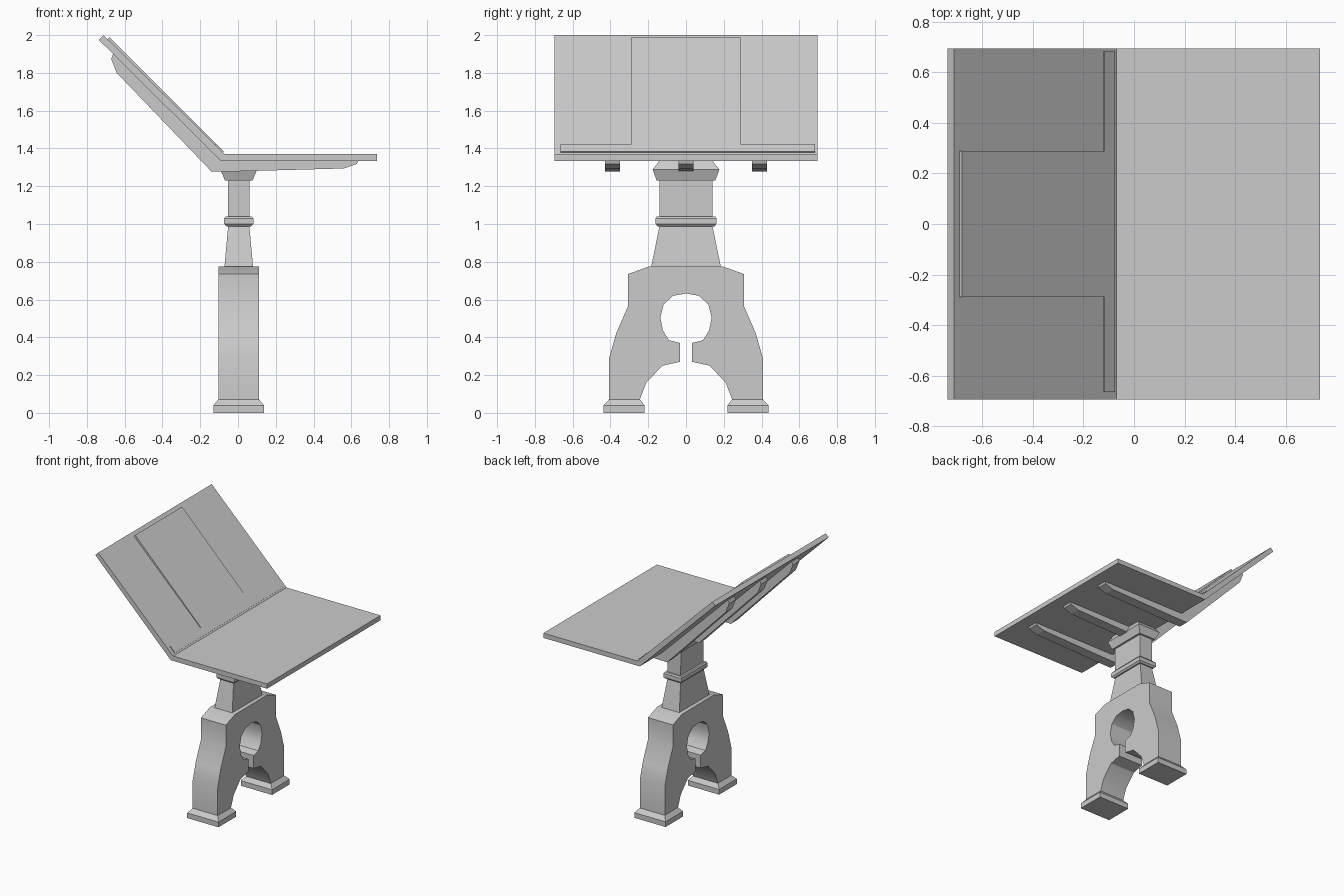
import bpy, bmesh, math

if "Cube" in bpy.data.objects:
    bpy.data.objects.remove(bpy.data.objects["Cube"])

CX = 0.004  # pedestal sits slightly off the table centre


def finish(name, bm, smooth=False):
    bmesh.ops.recalc_face_normals(bm, faces=bm.faces)
    me = bpy.data.meshes.new(name)
    bm.to_mesh(me)
    bm.free()
    ob = bpy.data.objects.new(name, me)
    bpy.context.collection.objects.link(ob)
    if smooth:
        bpy.ops.object.select_all(action='DESELECT')
        ob.select_set(True)
        bpy.context.view_layer.objects.active = ob
        bpy.ops.object.shade_smooth_by_angle(angle=math.radians(32))
    return ob


def prism(name, pts, place, lo, hi, smooth=False):
    """Extrude a 2D outline between lo and hi; place maps (a, b, depth) to xyz."""
    bm = bmesh.new()
    rings = [[bm.verts.new(place(a, b, d)) for a, b in pts] for d in (lo, hi)]
    bm.faces.new(rings[0])
    bm.faces.new(rings[1])
    n = len(pts)
    for i in range(n):
        j = (i + 1) % n
        bm.faces.new((rings[0][i], rings[0][j], rings[1][j], rings[1][i]))
    return finish(name, bm, smooth)


def loft(name, sections):
    """Stack rectangles given as (z, half_x, y_min, y_max)."""
    bm = bmesh.new()
    rings = [[bm.verts.new((CX + s * hx, y, z))
              for s, y in ((-1, y0), (1, y0), (1, y1), (-1, y1))]
             for z, hx, y0, y1 in sections]
    bm.faces.new(rings[0])
    bm.faces.new(rings[-1])
    for r, q in zip(rings, rings[1:]):
        for i in range(4):
            j = (i + 1) % 4
            bm.faces.new((r[i], r[j], q[j], q[i]))
    return finish(name, bm)


def side(a, b, d):      # outline in x-z, extruded along y
    return (a, d, b)


def front(a, b, d):     # outline in y-z, extruded along x
    return (d, a, b)


# Arched leg frame with keyhole opening
outer = [(0.196, 0.775), (0.307, 0.735), (0.307, 0.565), (0.37, 0.42),
         (0.407, 0.29), (0.407, 0.07)]
inner = [(0.245, 0.07), (0.21, 0.16), (0.125, 0.25), (0.033, 0.27),
         (0.033, 0.37), (0.09, 0.385), (0.122, 0.435), (0.136, 0.505),
         (0.118, 0.575), (0.068, 0.62)]
half = outer + inner
apex = [(0.0, 0.632)]
outline = half + apex + [(-y, z) for y, z in reversed(half)]
prism("leg_frame", outline, front, CX - 0.107, CX + 0.107, True)

# Flared feet
for tag, s in (("left", -1), ("right", 1)):
    loft("foot_" + tag, [(z, hx, min(s * a, s * b), max(s * a, s * b))
                         for z, hx, a, b in ((0, 0.134, 0.22, 0.436),
                                             (0.04, 0.134, 0.22, 0.436),
                                             (0.072, 0.107, 0.245, 0.407))])

# Column, collar and capital
for name, secs in (
    ("column", ((0.77, 0.076, 0.185), (0.99, 0.056, 0.14), (1.24, 0.058, 0.14))),
    ("collar", ((0.988, 0.066, 0.15), (1.0, 0.077, 0.161),
                (1.03, 0.077, 0.161), (1.04, 0.07, 0.154))),
    ("capital", ((1.23, 0.073, 0.155), (1.288, 0.097, 0.177), (1.335, 0.075, 0.14))),
):
    loft(name, [(z, hx, -hy, hy) for z, hx, hy in secs])

# Bent desk board: flat top plus 45 degree back
board = [(0.736, 1.333), (0.736, 1.37), (-0.07, 1.37), (-0.712, 2.0),
         (-0.737, 1.975), (-0.09, 1.333)]
prism("desk_board", board, side, -0.695, 0.695)

# Three support ribs under the board
rib = [(0.635, 1.335), (0.63, 1.318), (0.56, 1.294), (0.0, 1.279),
       (-0.14, 1.277), (-0.642, 1.80), (-0.672, 1.875), (-0.66, 1.9),
       (-0.088, 1.336)]
for i, y in enumerate((-0.39, 0, 0.39)):
    prism("support_rib_%d" % (i + 1), rib, side, y - 0.04, y + 0.04)

# Slanted page panel with wide ledge along its foot (one T-shaped sheet)
tee = [(-0.665, 0.0), (0.682, 0.0), (0.682, 0.042), (0.288, 0.042),
       (0.288, 0.615), (-0.288, 0.615), (-0.288, 0.042), (-0.665, 0.042)]


def slant(a, b, d):     # b climbs the 45 degree back, d is its thickness
    return (-0.084 - b * 0.985 + d * 0.7, a, 1.374 + b * 0.985 + d * 0.7)


prism("page_panel", tee, slant, -0.006, 0.013)
